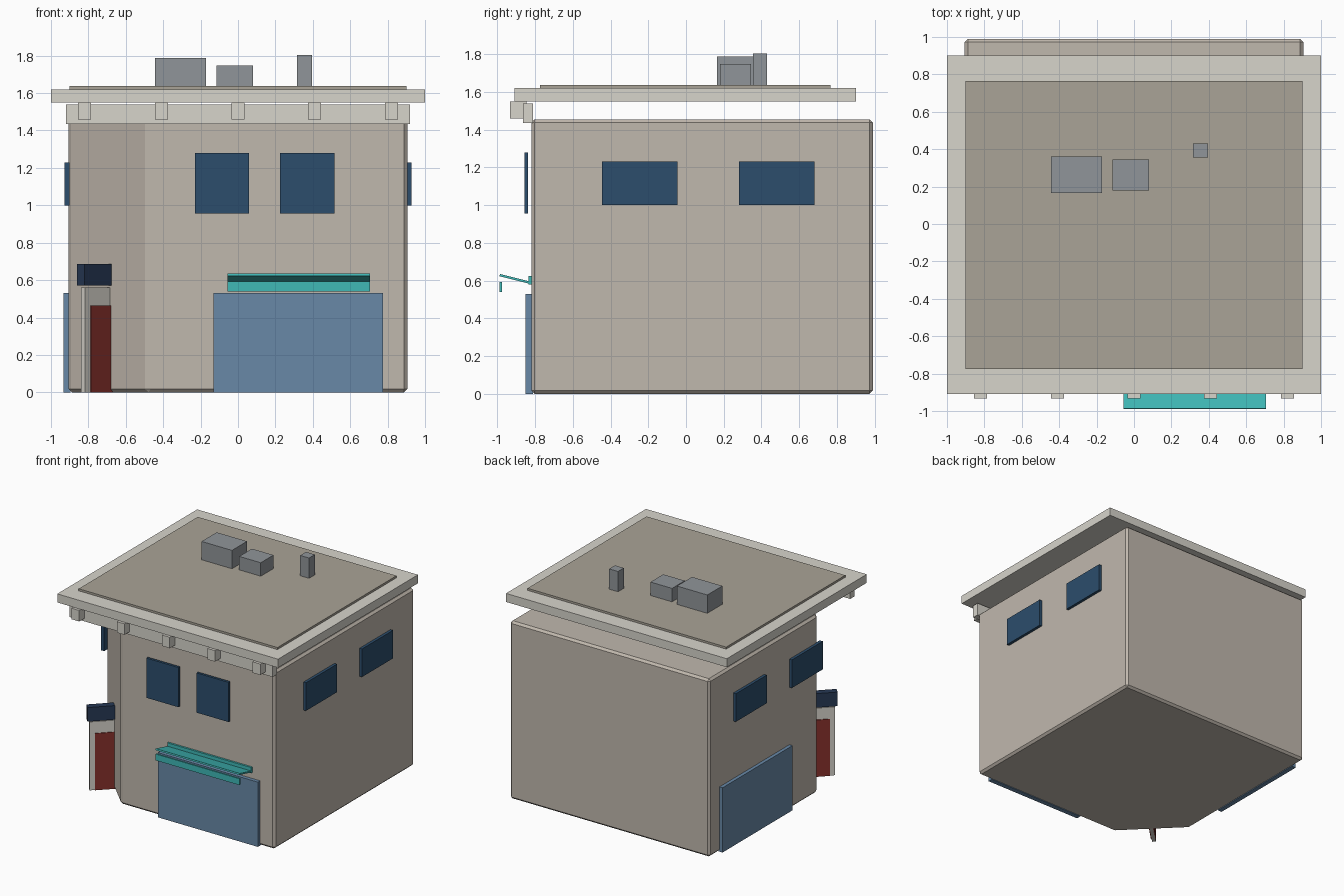
import bpy, bmesh
from math import radians, sqrt

if "Cube" in bpy.data.objects:
    bpy.data.objects.remove(bpy.data.objects["Cube"])


def material(name, rgb):
    m = bpy.data.materials.new(name)
    m.diffuse_color = (*rgb, 1)
    m.use_nodes = True
    m.node_tree.nodes["Principled BSDF"].inputs["Base Color"].default_value = m.diffuse_color
    return m


WALL = material("wall", (0.53, 0.48, 0.42))
TRIM = material("trim", (0.68, 0.66, 0.60))
DECK = material("roof_deck", (0.40, 0.37, 0.31))
METAL = material("metal", (0.28, 0.30, 0.32))
GLASS = material("glass", (0.025, 0.075, 0.15))
SHUTTER = material("shutter", (0.14, 0.25, 0.39))
TEAL = material("teal", (0.05, 0.48, 0.47))
RED = material("red", (0.24, 0.03, 0.025))
NAVY = material("navy", (0.02, 0.04, 0.09))


def prism(name, outline, z0, z1, mat, bevel=0):
    """Extrude a plan outline from z0 to z1."""
    bm = bmesh.new()
    face = bm.faces.new([bm.verts.new((x, y, z0)) for x, y in outline])
    top = bmesh.ops.extrude_face_region(bm, geom=[face])["geom"]
    bmesh.ops.translate(bm, vec=(0, 0, z1 - z0),
                        verts=[g for g in top if isinstance(g, bmesh.types.BMVert)])
    bmesh.ops.recalc_face_normals(bm, faces=bm.faces)
    if bevel:
        bmesh.ops.bevel(bm, geom=bm.edges[:], offset=bevel, segments=1, affect='EDGES')
    me = bpy.data.meshes.new(name)
    bm.to_mesh(me)
    bm.free()
    me.materials.append(mat)
    ob = bpy.data.objects.new(name, me)
    bpy.context.collection.objects.link(ob)
    return ob


def box(name, x, y, z, mat, bevel=0):
    return prism(name, [(x[0], y[0]), (x[1], y[0]), (x[1], y[1]), (x[0], y[1])],
                 z[0], z[1], mat, bevel)


# Main block with a cut front-left corner
prism("building_body", [(-0.485, -0.82), (0.905, -0.82), (0.905, 0.99),
                        (-0.905, 0.99), (-0.905, -0.40)], 0, 1.455, WALL, 0.017)

# Roof slab, deck and rooftop units
box("roof_slab", (-1, 1), (-0.91, 0.90), (1.55, 1.62), TRIM)
box("roof_deck", (-0.90, 0.90), (-0.775, 0.765), (1.615, 1.637), DECK)
box("large_roof_unit", (-0.445, -0.17), (0.165, 0.36), (1.63, 1.787), METAL)
box("small_roof_unit", (-0.115, 0.08), (0.18, 0.345), (1.63, 1.747), METAL)
box("roof_vent", (0.315, 0.395), (0.355, 0.43), (1.63, 1.803), METAL)

# Front cornice and its brackets
box("cornice", (-0.92, 0.92), (-0.865, -0.81), (1.435, 1.54), TRIM)
for i in range(5):
    cx = -0.82 + i * 0.41
    box(f"bracket_{i + 1}", (cx - 0.035, cx + 0.035), (-0.933, -0.845), (1.46, 1.55), TRIM)

# Upper windows
for i, x0 in enumerate((-0.23, 0.225)):
    box(f"front_window_{i + 1}", (x0, x0 + 0.29), (-0.857, -0.837), (0.955, 1.28), GLASS)
for side, xs in (("left", (-0.928, -0.90)), ("right", (0.90, 0.928))):
    for i, y0 in enumerate((-0.445, 0.28)):
        box(f"{side}_window_{i + 1}", xs, (y0, y0 + 0.40), (1.0, 1.23), GLASS)

# Ground-floor shutters on the front and left
box("front_shutter", (-0.13, 0.775), (-0.85, -0.81), (0, 0.53), SHUTTER)
box("left_shutter", (-0.933, -0.895), (-0.045, 0.86), (0, 0.53), SHUTTER)

# Front awning: tilted sheet, hanging front lip and wall rail
sheet = box("awning_sheet", (-0.38, 0.38), (-0.083, 0.083), (-0.006, 0.006), TEAL)
sheet.location = (0.325, -0.907, 0.609)
sheet.rotation_euler.x = radians(-14)
box("awning_lip", (-0.055, 0.705), (-0.989, -0.976), (0.54, 0.592), TEAL)
box("awning_rail", (-0.055, 0.705), (-0.836, -0.815), (0.58, 0.625), TEAL)

# Corner entrance, standing edge-on through the cut corner
for name, half, thick, z, mat in (("door_frame", 0.188, 0.015, (0, 0.56), TRIM),
                                  ("door", 0.148, 0.021, (0, 0.465), RED),
                                  ("door_canopy", 0.205, 0.028, (0.57, 0.685), NAVY)):
    ob = box(name, (-half, half), (-thick, thick), z, mat)
    ob.location = (-0.695, -0.61, 0)
    ob.rotation_euler.z = radians(45)
